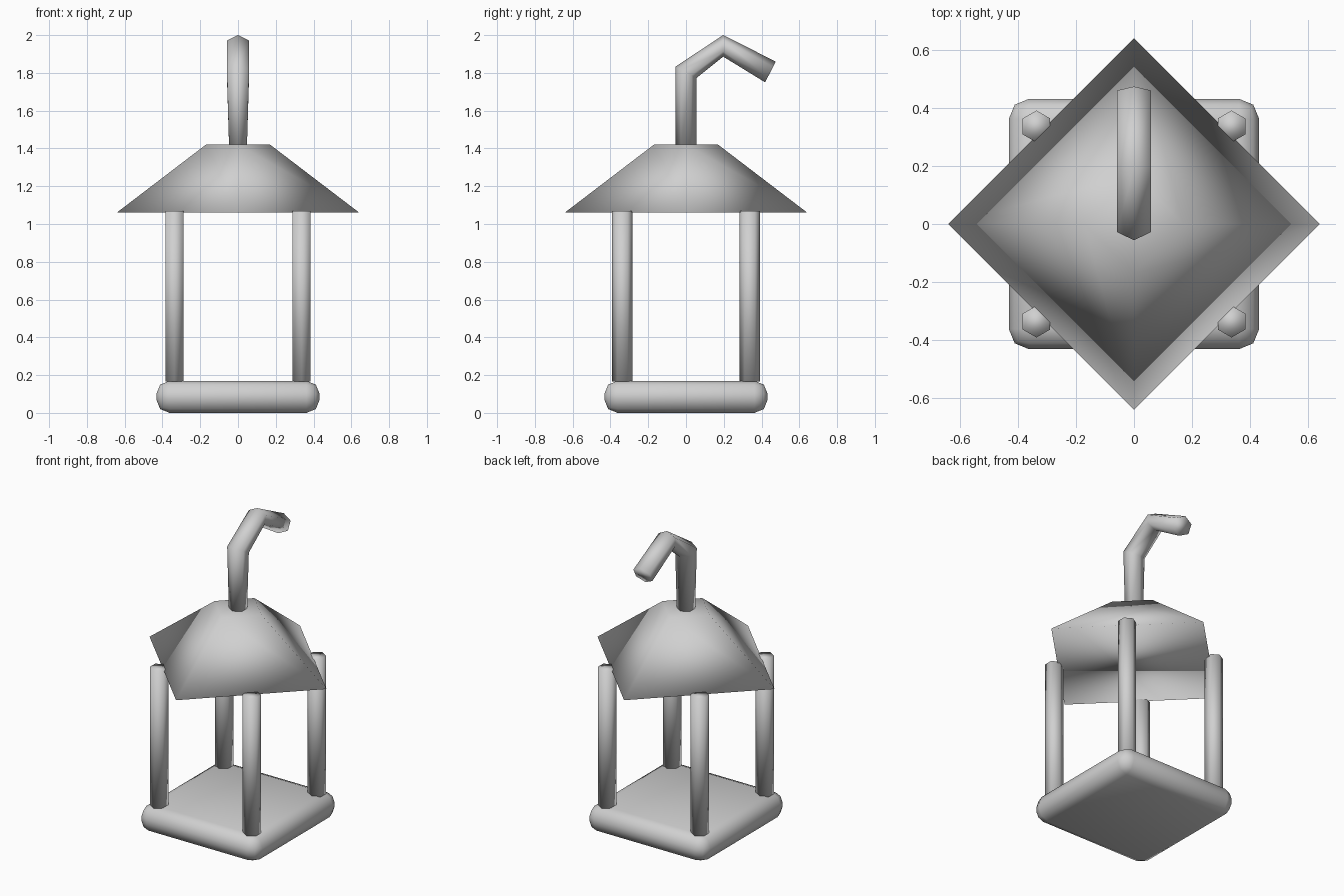
import bpy, bmesh
from math import sin, cos, tau
from mathutils import Vector

if "Cube" in bpy.data.objects:
    bpy.data.objects.remove(bpy.data.objects["Cube"])

GREY = (0.63, 0.63, 0.63, 1)
metal = bpy.data.materials.new("light grey metal")
metal.use_nodes = True
metal.diffuse_color = GREY
metal.node_tree.nodes["Principled BSDF"].inputs["Base Color"].default_value = GREY


def finish(name, bm):
    """Turn a bmesh into a smooth shaded object."""
    for f in bm.faces:
        f.smooth = True
    mesh = bpy.data.meshes.new(name)
    bm.to_mesh(mesh)
    bm.free()
    mesh.materials.append(metal)
    obj = bpy.data.objects.new(name, mesh)
    bpy.context.collection.objects.link(obj)
    return obj


def ring(centre, side, front, count):
    """Polygon spanned by two half-axes, with one corner on the front axis."""
    c, u, v = Vector(centre), Vector(side), Vector(front)
    return [c + u * sin(tau * i / count) + v * cos(tau * i / count) for i in range(count)]


def loft(bm, rings, inward=False):
    """Closed capped skin through the rings."""
    loops = [[bm.verts.new(p) for p in r] for r in rings]
    n = len(loops[0])
    faces = [bm.faces.new(loops[0]), bm.faces.new(loops[-1])]
    for a, b in zip(loops, loops[1:]):
        for i in range(n):
            j = (i + 1) % n
            faces.append(bm.faces.new((a[i], a[j], b[j], b[i])))
    bmesh.ops.recalc_face_normals(bm, faces=faces)
    if inward:
        bmesh.ops.reverse_faces(bm, faces=faces)


def flat_ring(x, y, z, radius, count):
    return ring((x, y, z), (radius, 0, 0), (0, radius, 0), count)


# Rounded base slab
bm = bmesh.new()
bmesh.ops.create_cube(bm, size=1)
bmesh.ops.scale(bm, vec=(0.865, 0.865, 0.17), verts=bm.verts)
bmesh.ops.translate(bm, vec=(0, 0, 0.085), verts=bm.verts)
bmesh.ops.bevel(bm, geom=bm.edges[:], offset=0.07, segments=2, profile=0.5, affect="EDGES")
finish("base", bm)

# Four hexagonal posts
for side, x in (("right", -0.337), ("left", 0.337)):
    for end, y in (("front", -0.337), ("back", 0.337)):
        bm = bmesh.new()
        loft(bm, [flat_ring(x, y, z, 0.055, 6) for z in (0.165, 1.07)])
        finish(f"{end}_{side}_post", bm)

# Four-sided roof: an outer shell facing inward around an inner shell
bm = bmesh.new()
loft(bm, [flat_ring(0, 0, 1.06, 0.642, 4), flat_ring(0, 0, 1.42, 0.17, 4)], inward=True)
loft(bm, [flat_ring(0, 0, 1.09, 0.548, 4), flat_ring(0, 0, 1.39, 0.153, 4)])
finish("roof", bm)

# Bent hanging hook: (y, z) of each ring, half-width, and its in-plane half-axis
hook_path = [
    ((0, 1.42), 0.055, (-0.055, 0)),
    ((0, 1.803), 0.068, (-0.056, 0.03)),
    ((0.197, 1.943), 0.068, (0, 0.057)),
    ((0.447, 1.805), 0.068, (0.028, 0.055)),
]
bm = bmesh.new()
loft(bm, [ring((0, y, z), (w, 0, 0), (0, vy, vz), 6) for (y, z), w, (vy, vz) in hook_path])
finish("hook", bm)
